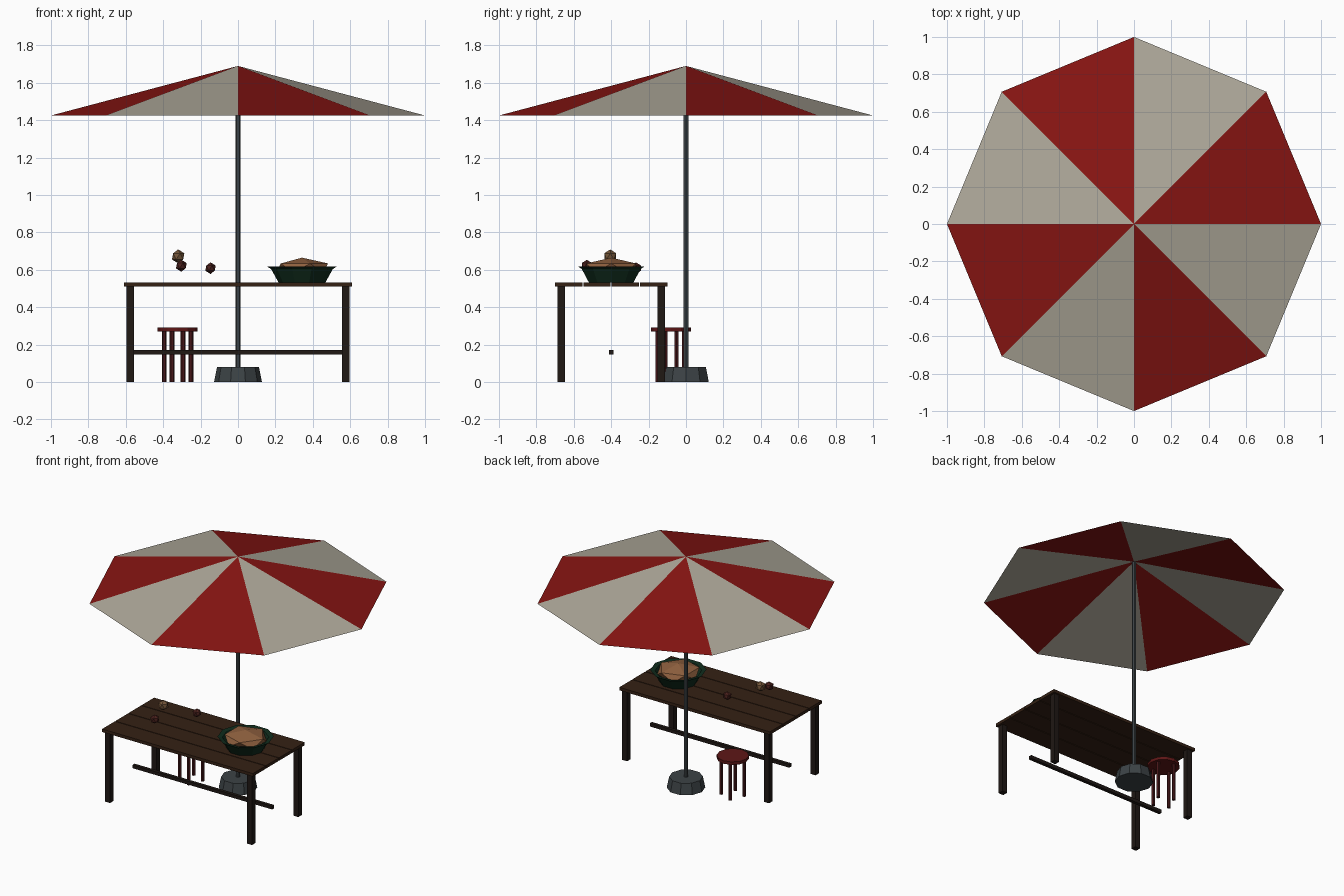
import bpy, bmesh
from math import sin, cos, pi, radians
from mathutils import Vector

if "Cube" in bpy.data.objects:
    bpy.data.objects.remove(bpy.data.objects["Cube"])


def material(name, rgb):
    m = bpy.data.materials.new(name)
    m.diffuse_color = (*rgb, 1)
    m.use_nodes = True
    m.node_tree.nodes["Principled BSDF"].inputs["Base Color"].default_value = m.diffuse_color
    return m


RED = material("red_cloth", (0.24, 0.007, 0.006))
CREAM = material("cream_cloth", (0.42, 0.39, 0.32))
METAL = material("metal", (0.045, 0.055, 0.06))
WOOD = material("wood", (0.035, 0.015, 0.007))
DARK = material("dark_wood", (0.014, 0.009, 0.007))
SEAT = material("red_seat", (0.11, 0.008, 0.008))
STOOL = material("stool_wood", (0.06, 0.008, 0.009))
GREEN = material("green_glaze", (0.005, 0.025, 0.012))
FOOD = material("food", (0.28, 0.12, 0.05))
TAN = material("tan", (0.17, 0.09, 0.04))
BROWN = material("red_brown", (0.07, 0.015, 0.012))


def finish(name, bm, *mats):
    me = bpy.data.meshes.new(name)
    bm.to_mesh(me)
    bm.free()
    for m in mats:
        me.materials.append(m)
    ob = bpy.data.objects.new(name, me)
    bpy.context.collection.objects.link(ob)
    return ob


def box(name, lo, hi, mat):
    lo, hi = Vector(lo), Vector(hi)
    bm = bmesh.new()
    bmesh.ops.create_cube(bm, size=1)
    for v in bm.verts:
        v.co = (lo + hi) / 2 + v.co * (hi - lo)
    return finish(name, bm, mat)


def lathe(name, centre, profile, sides, mat, cap_start=True, cap_end=True):
    """Faceted solid from (radius, z) rings, listed bottom to top."""
    bm = bmesh.new()
    rings = [[bm.verts.new((centre[0] + r * cos(2 * pi * i / sides),
                            centre[1] + r * sin(2 * pi * i / sides), z))
              for i in range(sides)] for r, z in profile]
    for a, b in zip(rings, rings[1:]):
        for i in range(sides):
            j = (i + 1) % sides
            bm.faces.new((a[i], a[j], b[j], b[i]))
    if cap_start:
        bm.faces.new(rings[0][::-1])
    if cap_end:
        bm.faces.new(rings[-1])
    return finish(name, bm, mat)


def lump(name, centre, scale, mat):
    bm = bmesh.new()
    bmesh.ops.create_icosphere(bm, subdivisions=1, radius=1)
    for v in bm.verts:
        v.co = Vector(centre) + v.co * Vector(scale)
    return finish(name, bm, mat)


# Parasol canopy: open eight-panel cone in alternating colours
bm = bmesh.new()
apex = bm.verts.new((0, 0, 1.69))
rim = [bm.verts.new((cos(i * pi / 4), sin(i * pi / 4), 1.425)) for i in range(8)]
for i in range(8):
    bm.faces.new((apex, rim[i], rim[(i + 1) % 8])).material_index = i % 2
finish("canopy", bm, RED, CREAM)

# Parasol pole and weighted base
lathe("pole", (0, 0), [(0.014, 0.04), (0.014, 1.685)], 6, METAL)
lathe("parasol_base", (0, 0), [(0.128, 0), (0.112, 0.08)], 10, METAL)

# Table: four planks, four legs and a long stretcher
for i in range(4):
    y = -0.70 + 0.1515 * i
    box(f"table_plank_{i}", (-0.61, y, 0.51), (0.61, y + 0.146, 0.532), WOOD)
for sx in (-1, 1):
    for sy in (-1, 1):
        x, y = 0.575 * sx, -0.4 + 0.268 * sy
        box("table_leg", (x - 0.02, y - 0.02, 0), (x + 0.02, y + 0.02, 0.51), DARK)
box("stretcher", (-0.565, -0.412, 0.147), (0.565, -0.388, 0.171), DARK)

# Stool: round seat on four straight legs
sx, sy = -0.323, -0.08
lathe("stool_seat", (sx, sy), [(0.107, 0.27), (0.107, 0.292)], 12, SEAT)
for k in range(4):
    a = radians(22.5 + 90 * k)
    lathe("stool_leg", (sx + 0.077 * cos(a), sy + 0.077 * sin(a)),
          [(0.013, 0), (0.013, 0.27)], 6, STOOL)

# Bowl with a flared lip, hollow inside, and its heap of food
lathe("bowl", (0.342, -0.4),
      [(0.125, 0.532), (0.165, 0.604), (0.187, 0.618), (0.155, 0.612), (0.115, 0.545)],
      10, GREEN)
lump("food_heap", (0.342, -0.4, 0.609), (0.156, 0.156, 0.056), FOOD)

# Small round fruits above the table
lump("tan_fruit", (-0.32, -0.405, 0.672), (0.037,) * 3, TAN)
lump("red_fruit_left", (-0.303, -0.53, 0.622), (0.032,) * 3, BROWN)
lump("red_fruit_right", (-0.147, -0.267, 0.609), (0.031,) * 3, BROWN)
